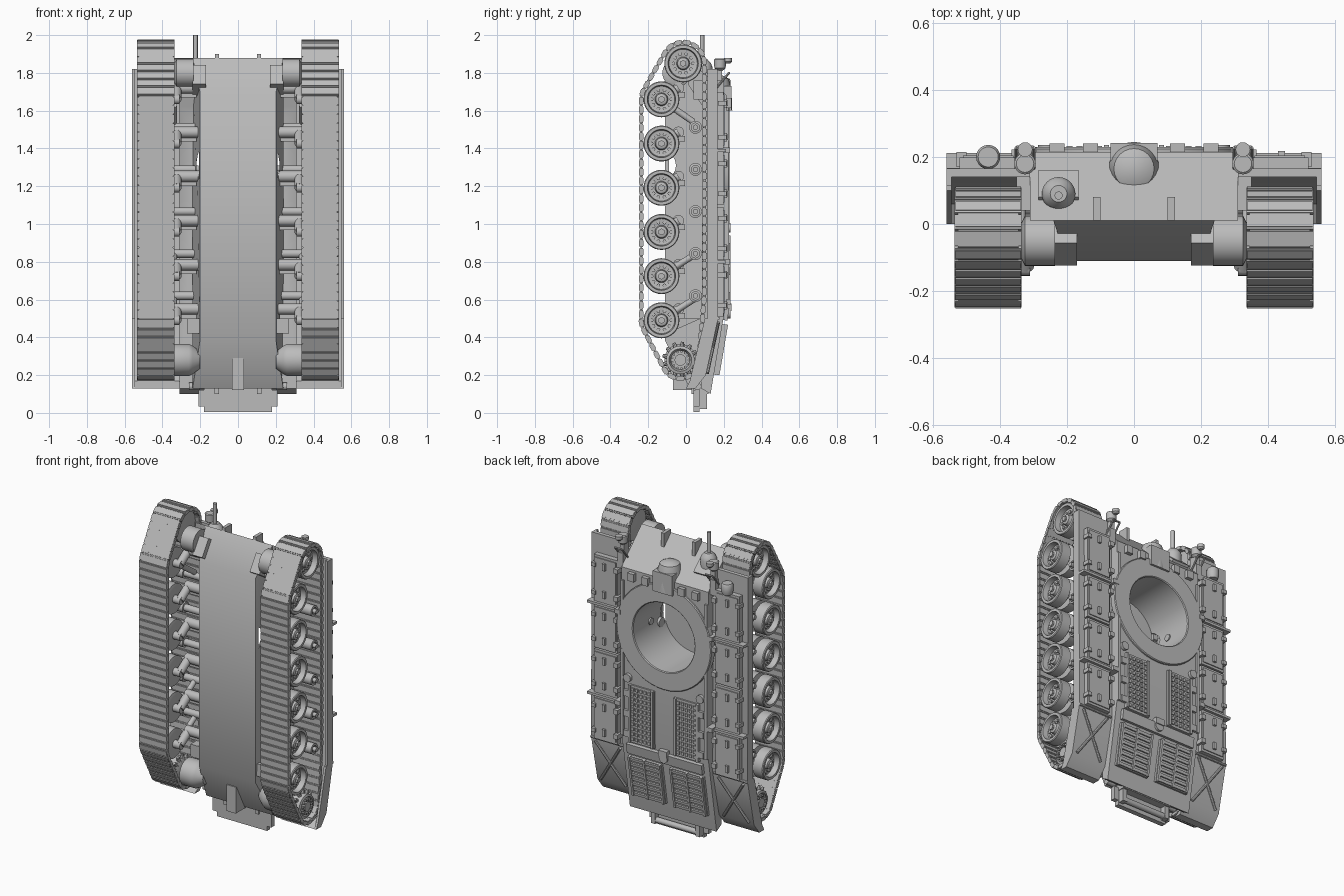
import bpy, bmesh, math
from mathutils import Vector, Matrix
from mathutils.geometry import convex_hull_2d

old = bpy.data.objects.get("Cube")
if old:
    bpy.data.objects.remove(old)

grey = bpy.data.materials.new("plain grey")
grey.use_nodes = True
grey.diffuse_color = (0.5, 0.5, 0.5, 1)
grey.node_tree.nodes["Principled BSDF"].inputs["Base Color"].default_value = (0.5, 0.5, 0.5, 1)
made = []


class Part:
    """Collects primitives into one named mesh."""
    def __init__(self, name):
        self.name, self.bm = name, bmesh.new()

    def box(self, x0, x1, y0, y1, z0, z1, tilt=0):
        m = (Matrix.Translation(((x0 + x1) / 2, (y0 + y1) / 2, (z0 + z1) / 2))
             @ Matrix.Rotation(tilt, 4, 'X') @ Matrix.Diagonal((x1 - x0, y1 - y0, z1 - z0, 1)))
        return bmesh.ops.create_cube(self.bm, size=1, matrix=m)["verts"]

    def rod(self, a, b, r, r2=None, n=16):
        a, b = Vector(a), Vector(b)
        m = Matrix.Translation((a + b) / 2) @ (b - a).to_track_quat('Z', 'Y').to_matrix().to_4x4()
        bmesh.ops.create_cone(self.bm, cap_ends=True, segments=n, radius1=r,
                              radius2=r if r2 is None else r2, depth=(b - a).length, matrix=m)

    def prism(self, pts, x0, x1):
        """Side profile of (y, z) points drawn out along x."""
        low = [self.bm.verts.new((x0, y, z)) for y, z in pts]
        high = [self.bm.verts.new((x1, y, z)) for y, z in pts]
        self.bm.faces.new(low)
        self.bm.faces.new(high[::-1])
        for i in range(len(pts)):
            j = (i + 1) % len(pts)
            self.bm.faces.new((low[j], low[i], high[i], high[j]))
        return low + high

    def lathe(self, prof, centre, axis, n=32, closed=False):
        """Turn (radius, offset) points about the given axis."""
        rot = Vector(axis).to_track_quat('Z', 'Y')
        rings = [[self.bm.verts.new(Vector(centre) + rot @ Vector(
            (r * math.cos(math.tau * i / n), r * math.sin(math.tau * i / n), t)))
            for i in range(n)] for r, t in prof]
        pairs = list(zip(rings, rings[1:] + rings[:1]))
        for p, q in pairs if closed else pairs[:-1]:
            for i in range(n):
                j = (i + 1) % n
                self.bm.faces.new((p[i], p[j], q[j], q[i]))
        if not closed:
            self.bm.faces.new(rings[0][::-1])
            self.bm.faces.new(rings[-1])

    def done(self, mirror=False):
        if mirror:
            copy = bmesh.ops.duplicate(self.bm, geom=self.bm.verts[:] + self.bm.edges[:] + self.bm.faces[:])
            for v in copy["geom"]:
                if isinstance(v, bmesh.types.BMVert):
                    v.co.x = -v.co.x
        bmesh.ops.recalc_face_normals(self.bm, faces=self.bm.faces[:])
        mesh = bpy.data.meshes.new(self.name)
        self.bm.to_mesh(mesh)
        self.bm.free()
        mesh.materials.append(grey)
        ob = bpy.data.objects.new(self.name, mesh)
        bpy.context.collection.objects.link(ob)
        made.append(ob)
        return ob


RING_Z = 1.31
WHEEL_Z = [0.49 + 0.234 * i for i in range(6)]
ROLLER_Z = [0.62 + 0.223 * i for i in range(5)]

# Hull: tapered tub below, wide body above, both pierced by the turret well
tub = Part("hull_tub")
for v in tub.prism([(-.11, .38), (-.11, 1.7), (.01, 1.88), (.12, 1.76), (.12, .15), (.02, .13)], -.24, .24):
    if v.co.y < -.05:
        v.co.x *= .84
tub = tub.done()
body = Part("upper_hull").prism
p = Part("upper_hull")
p.prism([(.08, .13), (.13, .1), (.215, .6), (.215, 1.68), (.01, 1.88), (.01, 1.74), (.09, 1.62)], -.31, .31)
body = p.done()
cut = Part("well_cutter")
cut.rod((0, -.09, RING_Z), (0, .4, RING_Z), .22, n=48)
cut = cut.done()
made.remove(cut)
cut.hide_render = True
cut.hide_set(True)
for ob in (tub, body):
    mod = ob.modifiers.new("well", 'BOOLEAN')
    mod.object, mod.operation, mod.solver = cut, 'DIFFERENCE', 'EXACT'
    bpy.context.view_layer.objects.active = ob
    bpy.ops.object.modifier_apply(modifier="well")

p = Part("turret_ring")
p.lathe([(.22, -.02), (.34, -.02), (.34, .012), (.335, .017), (.225, .017), (.22, .012)],
        (0, .212, RING_Z), (0, 1, 0), 48, True)
p.done()

# Bow: driver hood, gun ball, lamps, hooks and covers of the idler axles
p = Part("driver_hood")
p.lathe([(.08, 0), (.075, .12), (.06, .17), (.03, .185)], (0, .165, 1.6), (0, 0, 1), 24)
p.box(-.07, .07, .19, .242, 1.6, 1.73)
p.done()
p = Part("bow_gun")
p.box(-.285, -.165, .045, .155, 1.74, 1.8, -.75)
p.lathe([(.045, -.05), (.05, .02), (.042, .04), (.025, .06)], (-.225, .09, 1.81), (0, 0, 1), 24)
p.rod((-.225, .085, 1.84), (-.225, .085, 2), .012)
p.done()
p = Part("bow_fittings")
p.box(.1, .122, .01, .08, 1.8, 1.9)
p.box(.17, .24, -.1, .01, 1.7, 1.82, -.59)
p.lathe([(.075, 0), (.075, .09), (.055, .1)], (.235, -.05, 1.8), (1, 0, 0))
p.box(.31, .35, .04, .2, 1.66, 1.76)
p.done(True)
p = Part("headlamps")
p.lathe([(.012, -.04), (.03, -.025), (.032, .02), (.026, .025)], (.325, .18, 1.85), (0, 0, 1), 20)
p.lathe([(.012, 0), (.022, .01), (.022, .03)], (.325, .222, 1.85), (0, 0, 1), 16)
p.box(.31, .34, .14, .19, 1.76, 1.82)
for x in (.3, .35):
    p.rod((x, .16, 1.72), (x, .228, 1.8), .006, n=8)
p.rod((.3, .228, 1.8), (.35, .228, 1.8), .006, n=8)
p.done(True)
p = Part("side_lamp")
p.lathe([(.03, 0), (.036, .02), (.036, .06), (.03, .07)], (-.435, .2, 1.7), (0, 0, 1), 20)
p.done()

# Fenders with curved tails, stowage bins, ribs, clasps and crossed braces
p = Part("fenders")
p.prism([(.14, 1.82), (.165, 1.82), (.17, .5), (.105, .2), (.05, .13), (0, .13), (.06, .17), (.14, .5)], .31, .56)
p.box(.545, .56, .115, .166, .5, 1.82)
p.prism([(.165, .5), (.1, .2), (.05, .13), (0, .13), (.02, .17), (.1, .5)], .545, .56)
p.done(True)
p = Part("stowage_bins")
for z0, z1 in ((.51, .79), (.81, 1.09), (1.1, 1.38), (1.4, 1.7)):
    p.box(.35, .52, .165, .198, z0, z1)
    p.box(.36, .51, .198, .204, z0 + .015, z1 - .015)
    for z in (z0 + .06, z1 - .06):
        p.box(.43, .45, .2, .218, z - .022, z + .022)
        p.box(.5, .53, .17, .215, z - .012, z + .012)
        p.box(.335, .365, .17, .222, z - .015, z + .015)
for z in (.8, 1.39):
    p.box(.31, .56, .16, .212, z - .008, z + .008)
    p.box(.31, .35, .16, .232, z - .014, z + .014)
p.done(True)
p = Part("fender_braces")
p.rod((.35, .172, .48), (.53, .113, .21), .009, n=8)
p.rod((.53, .172, .48), (.35, .113, .21), .009, n=8)
p.rod((.32, .17, .5), (.56, .17, .5), .009, n=8)
p.done(True)

# Engine deck: studded grilles, hinges, sloped louvres and tail rails
p = Part("engine_grilles")
p.box(.07, .25, .21, .225, .57, .94)
for x in (.075, .235):
    p.box(x, x + .015, .215, .236, .57, .94)
for i in range(11):
    for j in range(5):
        z, x = .595 + .032 * i, .105 + .029 * j
        p.box(x - .009, x + .009, .22, .232, z - .01, z + .01)
for z in (.62, .75, .88):
    p.box(.25, .285, .21, .232, z - .02, z + .02)
p.box(.29, .31, .2, .228, .6, 1.6)
p.rod((.26, .21, .98), (.26, .235, .98), .026)
p.done(True)
tilt = -math.atan(.17)
p = Part("rear_louvres")
p.box(.03, .27, .165, .185, .2, .47, tilt)
for i in range(8):
    z = .215 + .034 * i
    y = .13 + (z - .1) * .17 + .012
    p.box(.045, .255, y - .01, y + .014, z - .009, z + .009, tilt)
for x in (.035, .145, .25):
    p.box(x, x + .014, .175, .2, .2, .47, tilt)
p.done(True)
p = Part("deck_plate")
p.box(-.27, .27, .2, .224, .49, .555, tilt)
p.box(-.03, .03, .21, .242, .54, .58)
p.rod((0, .21, .53), (0, .236, .53), .03)
for x in (-.13, .13, -.23, .23):
    p.box(x - .022, x + .022, .2, .24, 1.615, 1.665)
p.done()

# Tail: drive housings, towing plate and hitch
p = Part("final_drives")
p.lathe([(.045, 0), (.075, .04), (.085, .06), (.085, .14)], (.2, -.03, .28), (1, 0, 0))
p.prism([(-.1, .42), (-.1, .5), (.08, .5)], .2, .27)
p.rod((.2, .06, .14), (.26, .06, .14), .02)
p.box(.1, .125, .03, .08, .1, .17)
p.done(True)
p = Part("tail_plate")
edge = [e for e in {e for v in p.box(-.21, .21, .04, .072, .005, .15) for e in v.link_edges}
        if abs(e.verts[0].co.y - e.verts[1].co.y) > .01]
bmesh.ops.bevel(p.bm, geom=edge, offset=.03, segments=4, affect='EDGES')
p.box(-.033, .033, -.07, .03, .12, .29)
p.box(-.18, .18, .06, .12, .1, .14)
p.rod((-.16, .09, .04), (.16, .09, .04), .018)
for x in (-.16, .16):
    p.box(x - .015, x + .015, .05, .11, .02, .13)
p.done()

# Running gear
p = Part("road_wheels")
for y, z, r in [(-.13, z, .095) for z in WHEEL_Z] + [(-.015, 1.85, .1)]:
    p.lathe([(r - .02, 0), (r, .005), (r, .065), (r - .035, .07), (r - .035, .09), (r, .095), (r, .16),
             (r - .004, .165), (r - .02, .165), (r - .025, .13), (.035, .125), (.03, .15), (.02, .155)],
            (.36, y, z), (1, 0, 0), 36)
    p.rod((.5, y, z), (.527, y, z), .018, n=6)
    for i in range(10):
        a = math.tau * i / 10
        c, s = y + .052 * math.cos(a), z + .052 * math.sin(a)
        p.rod((.47, c, s), (.496, c, s), .01, n=8)
p.done(True)
p = Part("drive_sprockets")
p.lathe([(.06, 0), (.075, .01), (.075, .14), (.06, .145), (.05, .12), (.03, .12), (.03, .15)],
        (.37, -.03, .28), (1, 0, 0))
for i in range(13):
    a = math.tau * i / 13
    c, s = math.cos(a), math.sin(a)
    for x in (.385, .48):
        p.rod((x, -.03 + .06 * c, .28 + .06 * s), (x, -.03 + .097 * c, .28 + .097 * s), .016, .008, 8)
    p.rod((.5, -.03 + .045 * c, .28 + .045 * s), (.522, -.03 + .045 * c, .28 + .045 * s), .007, n=8)
p.done(True)
p = Part("return_rollers")
for z in ROLLER_Z:
    p.rod((.21, .05, z), (.42, .05, z), .022)
    p.lathe([(.034, 0), (.034, .1), (.022, .102), (.022, .09), (.014, .09), (.014, .12)], (.41, .05, z), (1, 0, 0), 20)
p.done(True)
p = Part("suspension_arms")
for i, z in enumerate(WHEEL_Z):
    p.rod((.2, -.04, z + .06), (.34, -.04, z + .06), .03)
    p.rod((.325, -.04, z + .06), (.325, -.13, z), .026)
    p.rod((.31, -.13, z), (.37, -.13, z), .025)
    p.box(.22, .4, -.04, -.005, z + .01, z + .04)
    if i in (0, 1, 5):
        d = -.12 if i == 5 else .11
        p.rod((.34, -.09, z + d / 4), (.34, .04, z + d), .017)
p.done(True)

# Tracks: links spaced evenly round the outline of the running gear
circles = [(-.015, 1.85, .112), (-.13, WHEEL_Z[-1], .107), (-.13, .49, .107), (-.03, .28, .098),
           (.05, 1.51, .047), (.05, .62, .047)]
cloud = [Vector((y + r * math.cos(k * math.tau / 48), z + r * math.sin(k * math.tau / 48)))
         for y, z, r in circles for k in range(48)]
loop = [cloud[i] for i in convex_hull_2d(cloud)]
segs = list(zip(loop, loop[1:] + loop[:1]))
total = sum((b - a).length for a, b in segs)
count = round(total / .047)
p = Part("tracks")
for k in range(count):
    d = total * k / count
    for a, b in segs:
        if d <= (b - a).length:
            break
        d -= (b - a).length
    c, t = a + (b - a).normalized() * d, (b - a).normalized()
    frame = Matrix.Translation((.435, c.x, c.y)) @ Matrix.Rotation(math.atan2(t.y, t.x), 4, 'X')
    for w, length, thick in ((.2, .044, .018), (.196, .03, .026), (.18, .05, .01)):
        bmesh.ops.create_cube(p.bm, size=1, matrix=frame @ Matrix.Diagonal((w, length, thick, 1)))
p.done(True)

# Crisp edges with smooth round surfaces
bpy.ops.object.select_all(action='DESELECT')
for ob in made:
    ob.select_set(True)
bpy.context.view_layer.objects.active = made[0]
bpy.ops.object.shade_smooth_by_angle(angle=math.radians(35))
